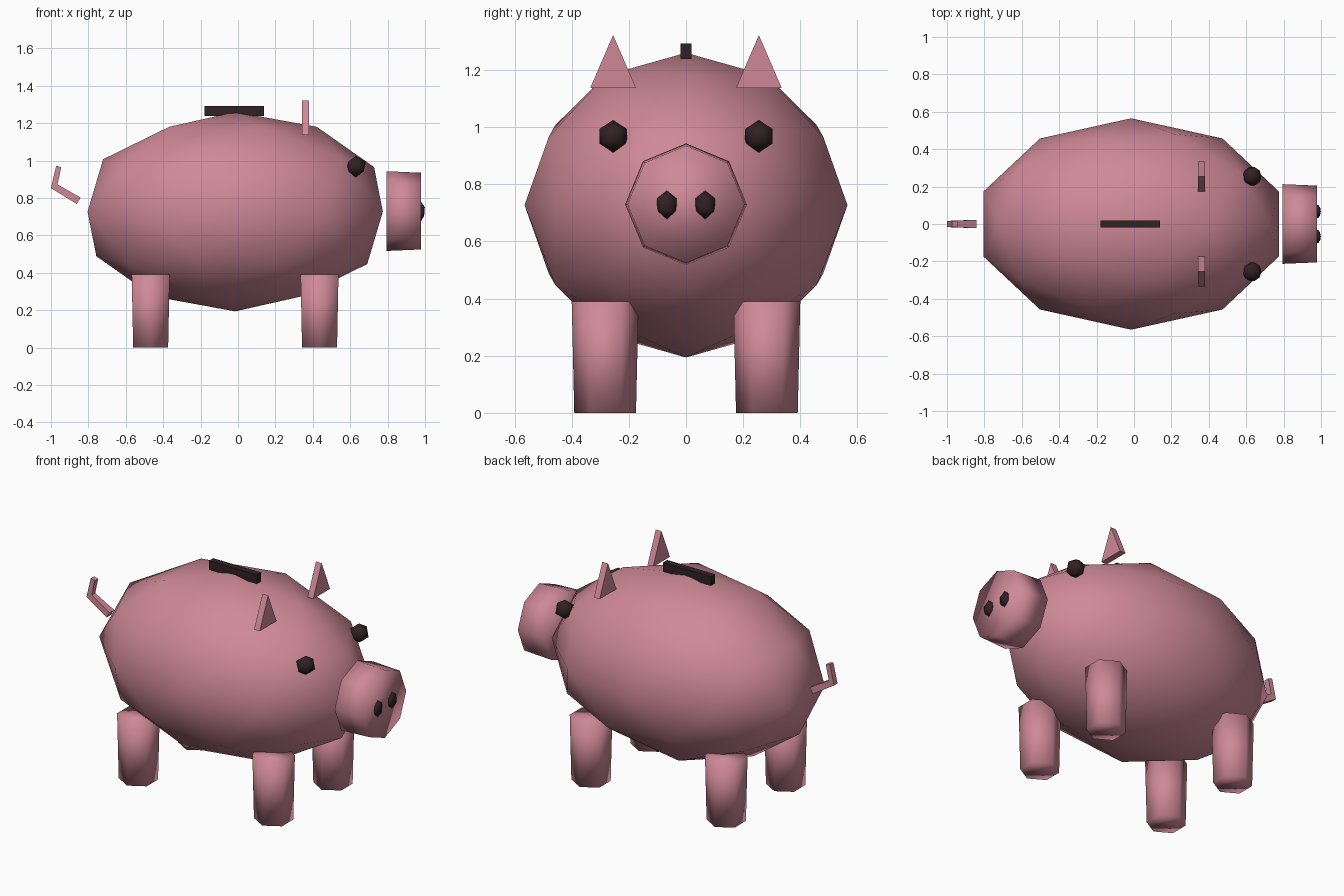
import bpy, bmesh
from math import pi
from mathutils import Matrix, Vector

cube = bpy.data.objects.get("Cube")
if cube:
    bpy.data.objects.remove(cube, do_unlink=True)


def material(name, color):
    mat = bpy.data.materials.new(name)
    mat.use_nodes = True
    mat.diffuse_color = (*color, 1)
    mat.node_tree.nodes["Principled BSDF"].inputs["Base Color"].default_value = (*color, 1)
    return mat


PINK = material("pink", (0.62, 0.25, 0.31))
DARK = material("dark_brown", (0.03, 0.015, 0.017))


def add_part(name, bm, mat, smooth):
    bmesh.ops.recalc_face_normals(bm, faces=bm.faces)
    for face in bm.faces:
        face.smooth = smooth
    mesh = bpy.data.meshes.new(name)
    bm.to_mesh(mesh)
    bm.free()
    mesh.materials.append(mat)
    obj = bpy.data.objects.new(name, mesh)
    bpy.context.collection.objects.link(obj)
    return obj


def ball(name, center, radii, mat, detail):
    bm = bmesh.new()
    place = Matrix.Translation(center) @ Matrix.Diagonal((*radii, 1))
    bmesh.ops.create_icosphere(bm, subdivisions=detail, radius=1, matrix=place)
    return add_part(name, bm, mat, True)


def tapered(name, center, sides, r_low, r_high, length, turn=Matrix()):
    bm = bmesh.new()
    bmesh.ops.create_cone(bm, cap_ends=True, segments=sides, radius1=r_low,
                          radius2=r_high, depth=length,
                          matrix=Matrix.Translation(center) @ turn)
    return add_part(name, bm, PINK, True)


def prism(name, outline, axis, near, far, mat):
    # Extrude an outline along x or y, from near to far
    bm = bmesh.new()

    def point(a, b, depth):
        return (depth, a, b) if axis == "x" else (a, depth, b)

    face = bm.faces.new([bm.verts.new(point(a, b, near)) for a, b in outline])
    new = bmesh.ops.extrude_face_region(bm, geom=[face])["geom"]
    shift = Vector(point(0, 0, far - near))
    bmesh.ops.translate(bm, vec=shift, verts=[v for v in new if isinstance(v, bmesh.types.BMVert)])
    return add_part(name, bm, mat, False)


# Body and snout
ball("body", (-0.015, 0, 0.727), (0.83, 0.565, 0.533), PINK, 2)
tapered("snout", (0.887, 0, 0.73), 8, 0.213, 0.205, 0.185, Matrix.Rotation(pi / 2, 4, "Y"))

for side, sign in (("left", 1), ("right", -1)):
    # Legs, hexagonal and narrower at the foot
    for end, x in (("front", 0.436), ("back", -0.467)):
        tapered(f"{end}_leg_{side}", (x, sign * 0.283, 0.195), 6, 0.108, 0.117, 0.39)

    # Face details
    ball(f"eye_{side}", (0.631, sign * 0.255, 0.968), (0.057,) * 3, DARK, 1)
    ball(f"nostril_{side}", (0.98, sign * 0.067, 0.728), (0.021, 0.04, 0.05), DARK, 1)

    # Ears
    ear = [(sign * 0.175, 1.137), (sign * 0.335, 1.137), (sign * 0.255, 1.322)]
    prism(f"ear_{side}", ear, "x", 0.342, 0.38, PINK)

# Coin slot
slot = [(-0.18, 1.238), (0.14, 1.238), (0.14, 1.292), (-0.18, 1.292)]
prism("coin_slot", slot, "y", -0.02, 0.02, DARK)

# Bent tail, thinner toward the tip
tail_outline = [(-0.862, 0.768), (-0.842, 0.802), (-0.965, 0.873),
                (-0.945, 0.965), (-0.972, 0.972), (-1.0, 0.853)]
tail = prism("tail", tail_outline, "y", -0.022, 0.022, PINK)
for vert in tail.data.vertices:
    if vert.co.x < -0.9:
        vert.co.y *= 0.75
